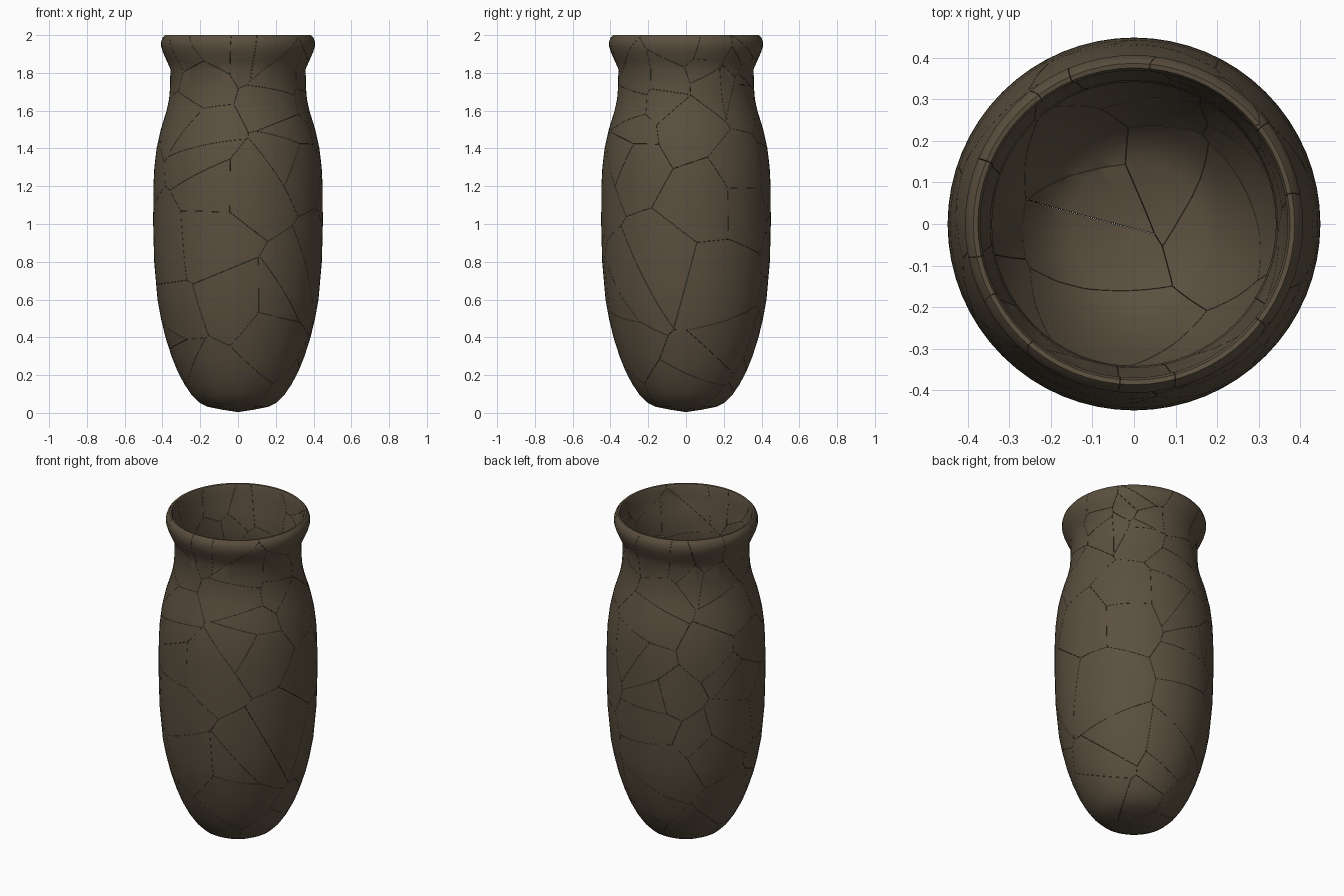
import bpy, bmesh, math, random
from mathutils import Vector

if "Cube" in bpy.data.objects:
    bpy.data.objects.remove(bpy.data.objects["Cube"])

SIDES = 64
GAP = 0.0006
random.seed(7)

# Wall cross-section (radius, height): outside from the base up, over the rim, down inside
OUTER = [(0, 0.004), (0.09, 0.018), (0.16, 0.032), (0.205, 0.055), (0.245, 0.095),
         (0.283, 0.15), (0.32, 0.22), (0.352, 0.3), (0.384, 0.4), (0.408, 0.5),
         (0.426, 0.6), (0.444, 0.8), (0.449, 1.0), (0.448, 1.2), (0.443, 1.3),
         (0.431, 1.4), (0.409, 1.5), (0.378, 1.6), (0.365, 1.66), (0.36, 1.72),
         (0.358, 1.82)]
RIM = [(0.378, 1.865), (0.398, 1.91), (0.407, 1.94), (0.407, 1.965), (0.4, 1.985),
       (0.387, 2.0), (0.376, 1.998), (0.37, 1.985), (0.369, 1.93), (0.346, 1.83)]
WALL = 0.018


def inner_profile():
    pts = []
    for i in range(len(OUTER) - 2, 0, -1):
        (r0, z0), (r1, z1) = OUTER[i - 1], OUTER[i + 1]
        d = math.hypot(r1 - r0, z1 - z0)
        r, z = OUTER[i]
        pts.append((r - WALL * (z1 - z0) / d, z + WALL * (r1 - r0) / d))
    return pts + [(0, OUTER[0][1] + WALL)]


def lathe(profile):
    bm = bmesh.new()
    rings = []
    for r, z in profile:
        if r == 0:
            rings.append([bm.verts.new((0, 0, z))] * SIDES)
        else:
            rings.append([bm.verts.new((r * math.cos(a), r * math.sin(a), z))
                          for a in (2 * math.pi * k / SIDES for k in range(SIDES))])
    for a, b in zip(rings, rings[1:]):
        for k in range(SIDES):
            n = (k + 1) % SIDES
            quad = list(dict.fromkeys([a[k], a[n], b[n], b[k]]))
            bm.faces.new(quad)
    bmesh.ops.recalc_face_normals(bm, faces=bm.faces)
    return bm


def radius_at(z):
    pts = OUTER + RIM[:4]
    for (r0, z0), (r1, z1) in zip(pts, pts[1:]):
        if z0 <= z <= z1:
            return r0 + (r1 - r0) * (z - z0) / (z1 - z0)
    return 0.4


def seed_points():
    seeds = []
    # (count, low, high): the cracks get denser towards the rim
    for count, lo, hi in ((5, 0.03, 0.15), (26, 0.15, 1.15), (22, 1.15, 1.75), (24, 1.75, 1.99)):
        for _ in range(count):
            z, a = random.uniform(lo, hi), random.uniform(0, 2 * math.pi)
            r = radius_at(z) - 0.01
            seeds.append(Vector((r * math.cos(a), r * math.sin(a), z)))
    return seeds


def cut_shard(source, seed, others):
    bm = source.copy()
    for o in sorted(others, key=lambda p: (p - seed).length):
        reach = max((v.co - seed).length for v in bm.verts)
        if (o - seed).length > 2 * reach:
            break
        n = (o - seed).normalized()
        res = bmesh.ops.bisect_plane(bm, geom=bm.verts[:] + bm.edges[:] + bm.faces[:],
                                     plane_co=(seed + o) / 2 - n * GAP, plane_no=n,
                                     clear_outer=True)
        edges = [e for e in res["geom_cut"] if isinstance(e, bmesh.types.BMEdge) and e.is_boundary]
        if edges:
            bmesh.ops.triangle_fill(bm, edges=edges, use_beauty=True, normal=n)
        if not bm.verts:
            break
    return bm


clay = bpy.data.materials.new("dark_clay")
clay.diffuse_color = (0.105, 0.08, 0.05, 1)
clay.use_nodes = True
clay.node_tree.nodes["Principled BSDF"].inputs["Base Color"].default_value = clay.diffuse_color

# Whole vase, then broken into closely fitted shards
vase = lathe(OUTER + RIM + inner_profile())
seeds = seed_points()
shards = []
for i, s in enumerate(seeds):
    bm = cut_shard(vase, s, [o for o in seeds if o is not s])
    if bm.faces:
        bmesh.ops.recalc_face_normals(bm, faces=bm.faces)
        me = bpy.data.meshes.new(f"vase_shard_{i:02d}")
        bm.to_mesh(me)
        me.materials.append(clay)
        ob = bpy.data.objects.new(me.name, me)
        bpy.context.collection.objects.link(ob)
        shards.append(ob)
    bm.free()
vase.free()

# Smooth clay surface, sharp broken edges
for ob in shards:
    ob.select_set(True)
bpy.context.view_layer.objects.active = shards[0]
bpy.ops.object.shade_smooth_by_angle(angle=math.radians(35))
